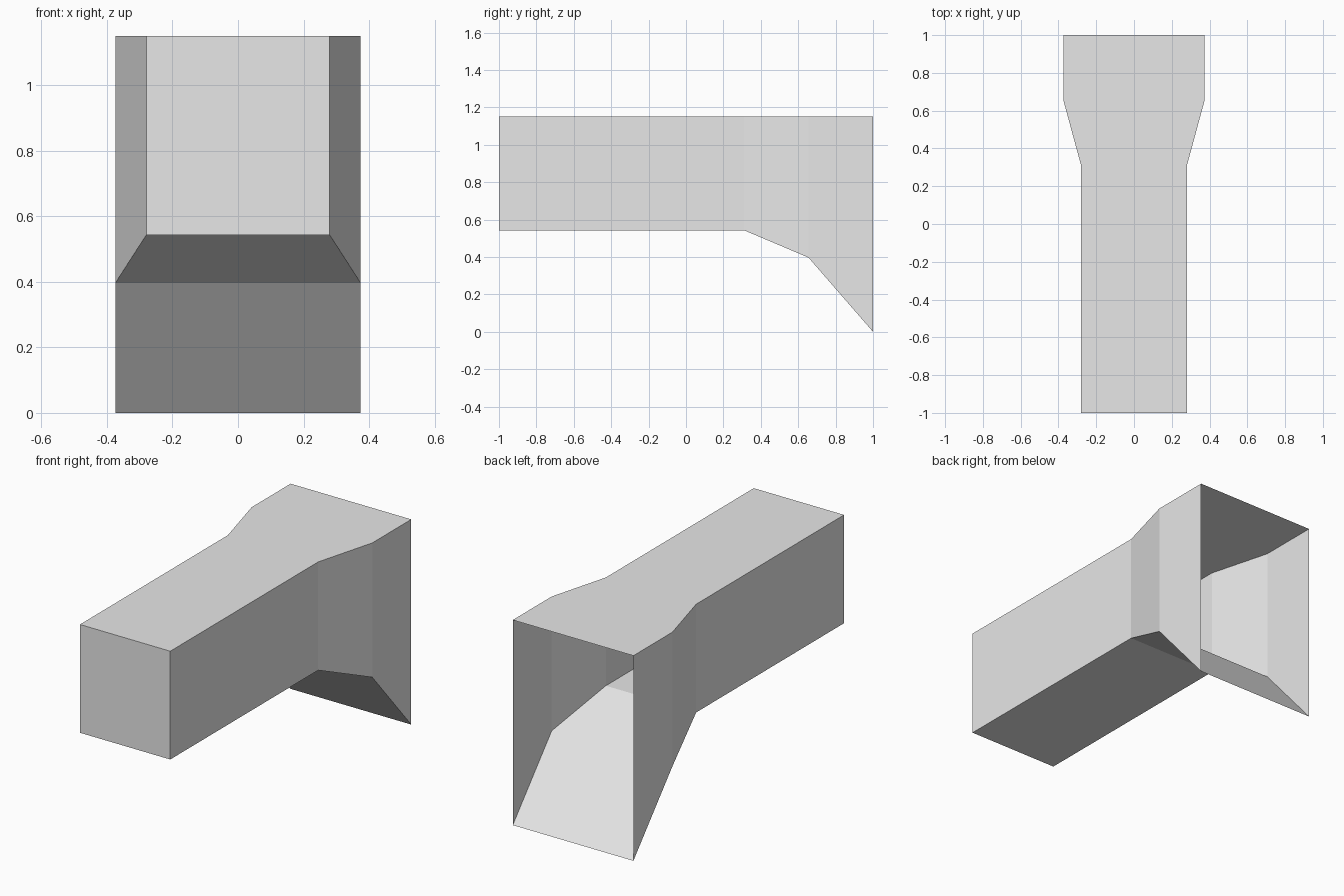
import bpy
import bmesh

cube = bpy.data.objects.get("Cube")
if cube:
    bpy.data.objects.remove(cube, do_unlink=True)

# Plain grey finish
GREY = (0.8, 0.8, 0.8, 1.0)
mat = bpy.data.materials.new("light_grey")
mat.use_nodes = True
mat.diffuse_color = GREY
mat.node_tree.nodes["Principled BSDF"].inputs["Base Color"].default_value = GREY

# Duct sections from front to back: y, half width, bottom height
TOP = 1.15
SECTIONS = [(-1.0, 0.28, 0.543), (0.31, 0.28, 0.543),
            (0.655, 0.374, 0.397), (1.0, 0.374, 0.0)]

bm = bmesh.new()
rings = [[bm.verts.new(co) for co in ((-w, y, low), (w, y, low), (w, y, TOP), (-w, y, TOP))]
         for y, w, low in SECTIONS]

# Thin walls between sections, with the back left open
for a, b in zip(rings, rings[1:]):
    for i in range(4):
        j = (i + 1) % 4
        bm.faces.new((a[j], a[i], b[i], b[j]))

# Closed front end
bm.faces.new(rings[0])

# Merge the coplanar top panels into one face
top_edges = [e for e in bm.edges if len(e.link_faces) == 2
             and all(f.normal.z > 0.99 for f in e.link_faces)]
bm.normal_update()
top_edges = [e for e in bm.edges if len(e.link_faces) == 2
             and all(f.normal.z > 0.99 for f in e.link_faces)]
bmesh.ops.dissolve_edges(bm, edges=top_edges, use_verts=False)

mesh = bpy.data.meshes.new("duct_shell")
bm.to_mesh(mesh)
bm.free()
mesh.materials.append(mat)
duct = bpy.data.objects.new("duct_shell", mesh)
bpy.context.collection.objects.link(duct)
